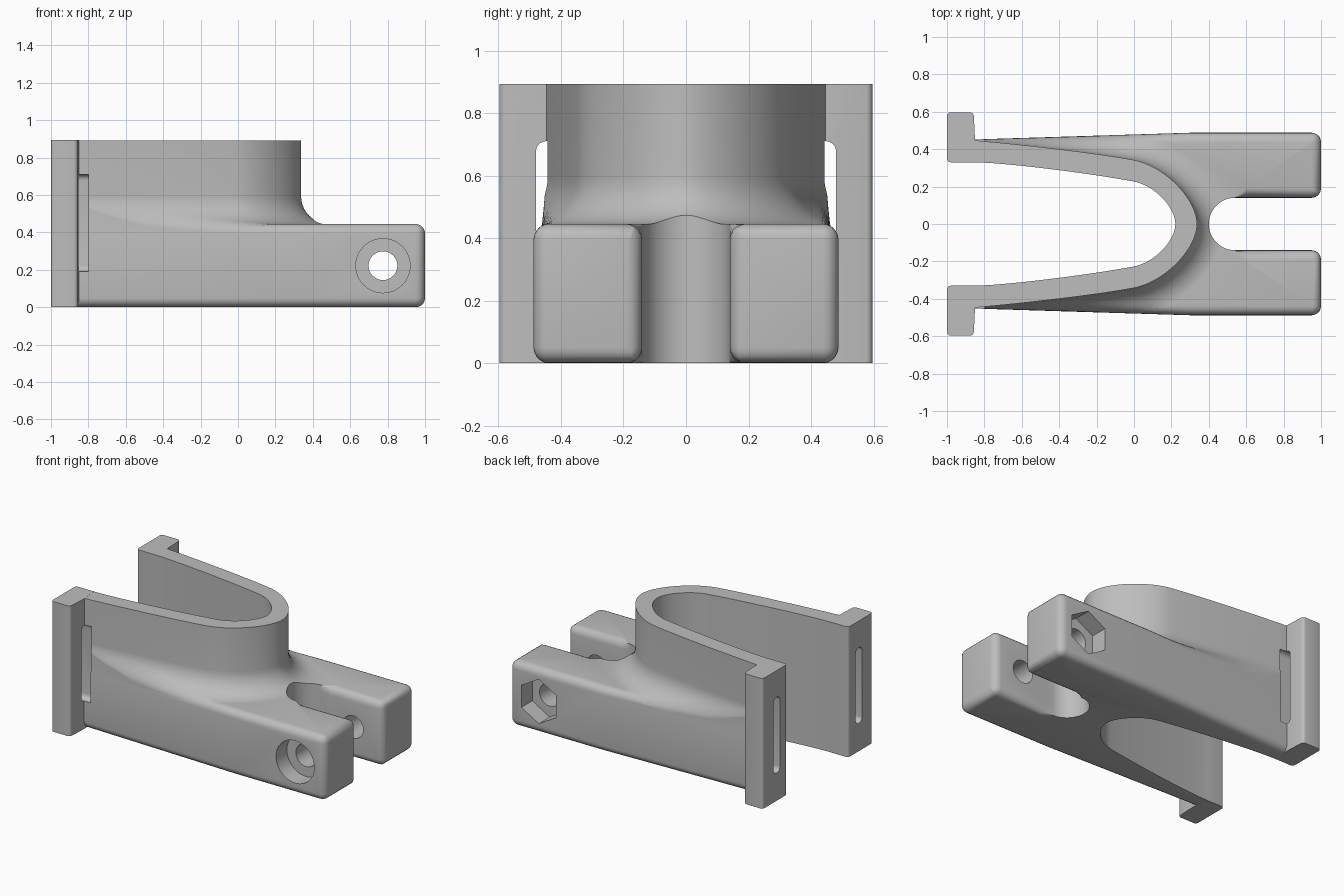
import bpy, bmesh, math
from mathutils import Vector, Matrix
from mathutils.geometry import interpolate_bezier

if "Cube" in bpy.data.objects:
    bpy.data.objects.remove(bpy.data.objects["Cube"])

TOP, BASE, FILLET, EDGE = 0.893, 0.445, 0.15, 0.05
GAP = 0.0004  # keeps joined parts from sharing a plane

grey = bpy.data.materials.new("plain grey")
grey.use_nodes = True
colour = (0.51, 0.51, 0.51, 1)
grey.diffuse_color = colour
grey.node_tree.nodes["Principled BSDF"].inputs["Base Color"].default_value = colour


def finish(name, bm):
    bmesh.ops.recalc_face_normals(bm, faces=bm.faces)
    mesh = bpy.data.meshes.new(name)
    bm.to_mesh(mesh)
    bm.free()
    mesh.materials.append(grey)
    obj = bpy.data.objects.new(name, mesh)
    bpy.context.collection.objects.link(obj)
    return obj


def loft(rings):
    """Closed solid through rings of 3D points."""
    bm = bmesh.new()
    loops = [[bm.verts.new(p) for p in ring] for ring in rings]
    for a, b in zip(loops, loops[1:]):
        for i in range(len(a)):
            j = (i + 1) % len(a)
            bm.faces.new((a[i], a[j], b[j], b[i]))
    bm.faces.new(loops[0][::-1])
    bm.faces.new(loops[-1])
    return bm


def at(outline, z):
    return [(x, y, z) for x, y in outline]


def bevel(bm, edges, size, segments):
    bmesh.ops.bevel(bm, geom=edges, offset=size, segments=segments, profile=0.5, affect='EDGES')


def rod(name, radius, sides, y0, y1):
    """Prism along y through the prongs."""
    bm = bmesh.new()
    bmesh.ops.create_cone(bm, cap_ends=True, segments=sides, radius1=radius,
                          radius2=radius, depth=y1 - y0,
                          matrix=Matrix.Translation((0.775, (y0 + y1) / 2, 0.222))
                          @ Matrix.Rotation(math.pi / 2, 4, 'X'))
    return finish(name, bm)


def combine(target, tool, operation):
    """Apply a boolean and remove the tool; the second solver is a fallback."""
    tool.hide_render = True
    bpy.context.view_layer.objects.active = target
    before = len(target.data.vertices)
    for solver in ('MANIFOLD', 'EXACT'):
        mod = target.modifiers.new(operation.lower(), 'BOOLEAN')
        mod.object, mod.operation, mod.solver = tool, operation, solver
        try:
            bpy.ops.object.modifier_apply(modifier=mod.name)
        except RuntimeError:
            target.modifiers.clear()
        if len(target.data.vertices) != before:
            break
    bpy.data.objects.remove(tool)


def half_curve(first, second):
    """Side sweep followed by the rounded nose, on the +y half."""
    points = []
    for curve, n in ((first, 16), (second, 22)):
        pts = interpolate_bezier(*[Vector((x, y, 0)) for x, y in curve], n)
        points += [(p.x, p.y) for p in pts][1 if points else 0:]
    return points


def mirrored(half):
    return half + [(x, -y) for x, y in reversed(half) if abs(y) > 1e-5]


def side_y(x):
    """Half width of the base."""
    return 0.449 + 0.039 * min(1, (x + 0.95) / 1.25)


# Wall and cavity outlines
outer = mirrored([(-0.875, 0.448)] + half_curve(
    [(-0.85, 0.447), (-0.6, 0.425), (-0.2, 0.38), (0, 0.342)],
    [(0, 0.342), (0.17, 0.308), (0.337, 0.13), (0.337, 0)]))
inner = mirrored([(-1.1, 0.33)] + half_curve(
    [(-0.85, 0.33), (-0.65, 0.325), (-0.2, 0.265), (0, 0.227)],
    [(0, 0.227), (0.11, 0.205), (0.221, 0.09), (0.221, 0)]))

# Quarter round as (distance from the face, inset) pairs
quarter = [math.pi / 2 * i / 5 for i in range(6)]
rim = [(EDGE * (1 - math.cos(a)), EDGE * (1 - math.sin(a))) for a in quarter]
rim_levels = rim + [(BASE - z, f) for z, f in reversed(rim)]


def plan(inset):
    """Base outline pulled in by inset, with rounded far corners."""
    r = max(EDGE - inset, 0.001)
    corner = [(1 - EDGE + r * math.sin(a), 0.488 - EDGE + r * math.cos(a)) for a in quarter]
    return mirrored([(-0.87, side_y(-0.87) - inset), (0.3, 0.488 - inset)] + corner)


# Base block with rounded outer edges
body = finish("clamp_body", loft([at(plan(f), z) for z, f in rim_levels]))


def flow_profile(i, steps=14):
    """Wall top, fillet and rounded rim down into the base at one outline point."""
    x, y = outer[i]
    a, b = outer[max(i - 1, 0)], outer[min(i + 1, len(outer) - 1)]
    t = Vector((b[0] - a[0], b[1] - a[1])).normalized()
    nx, ny = -t.y, t.x
    if nx * (x + 2) + ny * y < 0:
        nx, ny = -nx, -ny
    room = max((side_y(x) - abs(y)) / max(abs(ny), 0.01) - 0.001, 0.002)
    reach, r = min(room, FILLET), min(EDGE, room)
    column = [(x, y, TOP - GAP)]
    for k in range(steps + 1):
        d = reach * (1 - math.cos(math.pi * k / steps)) / 2
        z = BASE + FILLET - math.sqrt(max(0, FILLET ** 2 - (FILLET - d) ** 2))
        u = min(max(0, d - (room - r)), r)
        z -= r - math.sqrt(r * r - u * u)
        column.append((x + nx * d, y + ny * d, z))
    column.append((x + nx * reach, y + ny * reach, 0.3))
    return column


# Curved wall flowing into the base
columns = [flow_profile(i) for i in range(len(outer))]
combine(body, finish("curved_wall", loft(list(zip(*columns)))), 'UNION')

# Cavity through the full height
combine(body, finish("cavity", loft([at(inner, -0.1), at(inner, 1)])), 'DIFFERENCE')


def notch(flare):
    """Round-ended gap between the prongs, widened by flare along the prongs."""
    w = 0.14 + flare
    angles = [math.pi / 2 * i / 12 for i in range(13)]
    mouth = [(1 - EDGE * (1 - math.cos(a)), w + EDGE * (1 - math.sin(a))) for a in angles[::3]]
    arc = [(0.54 - 0.14 * math.sin(a), 0.14 * math.cos(a)) for a in angles]
    return mirrored([(1.1, w + EDGE)] + mouth + [(0.6, w)] + arc)


# Notch whose upper and lower rims are rounded along the prongs
levels = [(-0.1, EDGE)] + rim_levels + [(0.7, EDGE)]
combine(body, finish("notch", loft([at(notch(f), z) for z, f in levels])), 'DIFFERENCE')

# Bolt hole, round head recess in front and hexagonal nut recess behind
for args in (("bolt_hole", 0.077, 40, -0.7, 0.7),
             ("head_recess", 0.145, 48, -0.7, -0.37),
             ("nut_recess", 0.152, 6, 0.37, 0.7)):
    combine(body, rod(*args), 'DIFFERENCE')


def strap_slot(s):
    """Round-ended bar along x."""
    bm = bmesh.new()
    bmesh.ops.create_cube(bm, size=1, matrix=Matrix.Translation((-0.95, s * 0.445, 0.45))
                          @ Matrix.Diagonal((0.3, 0.07, 0.52, 1)))
    ends = [e for e in bm.edges if abs(e.verts[0].co.x - e.verts[1].co.x) > 0.1]
    bevel(bm, ends, 0.032, 5)
    return finish("slot", bm)


# Mounting flanges with strap slots running on into the body
parts = [body]
for s, side in ((1, "left"), (-1, "right")):
    shape = [(-1, s * 0.33), (-0.86, s * 0.33), (-0.85, s * 0.448),
             (-0.857, s * 0.597), (-1, s * 0.597)]
    bm = loft([at(shape, 0), at(shape, TOP)])
    corners = [e for e in bm.edges if abs(e.verts[0].co.z - e.verts[1].co.z) > 0.1
               and (abs(e.verts[0].co.y) > 0.5 or e.verts[0].co.x < -0.9)]
    bevel(bm, corners, 0.02, 4)
    flange = finish(side + "_flange", bm)
    parts.append(flange)
    for part in (flange, body):
        combine(part, strap_slot(s), 'DIFFERENCE')

for part in parts:
    bpy.ops.object.select_all(action='DESELECT')
    part.select_set(True)
    bpy.context.view_layer.objects.active = part
    bpy.ops.object.shade_smooth_by_angle(angle=math.radians(32))
